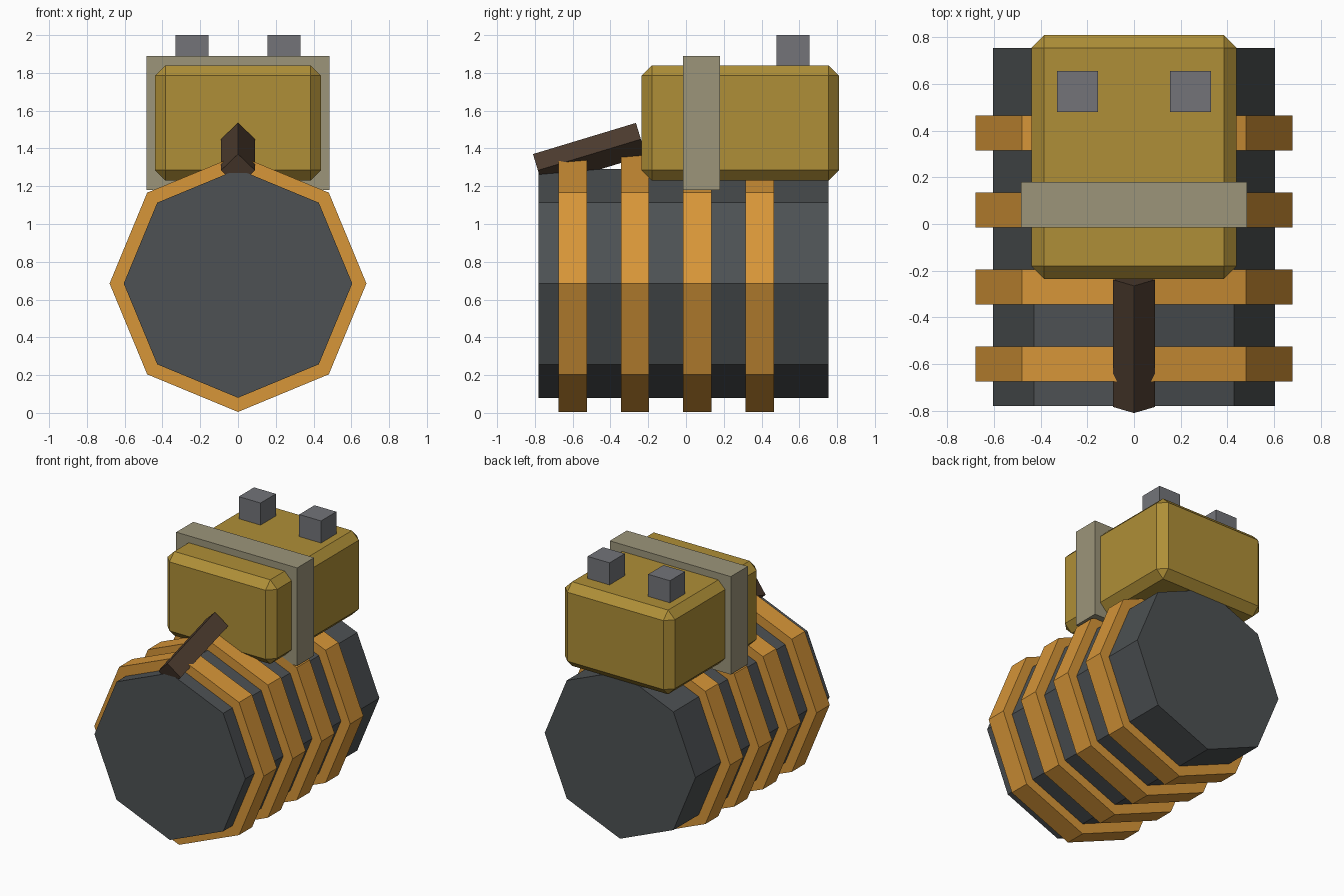
import bpy, bmesh, math
from mathutils import Matrix, Vector

if "Cube" in bpy.data.objects:
    bpy.data.objects.remove(bpy.data.objects["Cube"])


def material(name, rgb):
    # sRGB 0-255 to linear
    lin = [((c / 255 + 0.055) / 1.055) ** 2.4 for c in rgb]
    m = bpy.data.materials.new(name)
    m.diffuse_color = (*lin, 1)
    m.use_nodes = True
    m.node_tree.nodes["Principled BSDF"].inputs["Base Color"].default_value = m.diffuse_color
    return m


SLATE = material("dark slate", (77, 81, 83))
AMBER = material("amber", (215, 150, 56))
OLIVE = material("olive gold", (175, 143, 55))
TAUPE = material("taupe", (156, 149, 122))
GREY = material("grey", (115, 116, 121))
BROWN = material("dark brown", (76, 59, 46))


def finish(bm, name, mat):
    bmesh.ops.recalc_face_normals(bm, faces=bm.faces)
    me = bpy.data.meshes.new(name)
    bm.to_mesh(me)
    bm.free()
    me.materials.append(mat)
    ob = bpy.data.objects.new(name, me)
    bpy.context.collection.objects.link(ob)
    return ob


def prism(name, sides, radius, start, end, mat):
    """Extruded polygon between two points in the x = 0 plane, one corner up."""
    a, b = Vector(start), Vector(end)
    d = (b - a).normalized()
    side = Vector((1, 0, 0))
    up = side.cross(d)
    bm = bmesh.new()
    rings = []
    for p in (a, b):
        angles = [2 * math.pi * i / sides for i in range(sides)]
        rings.append([bm.verts.new(p + radius * (math.sin(t) * side + math.cos(t) * up)) for t in angles])
    for r in rings:
        bm.faces.new(r)
    for i in range(sides):
        j = (i + 1) % sides
        bm.faces.new((rings[0][i], rings[0][j], rings[1][j], rings[1][i]))
    return finish(bm, name, mat)


def box(name, lo, hi, mat, bevel=0):
    lo, hi = Vector(lo), Vector(hi)
    bm = bmesh.new()
    bmesh.ops.create_cube(bm, size=1, matrix=Matrix.Translation((lo + hi) / 2) @ Matrix.Diagonal((*(hi - lo), 1)))
    if bevel:
        bmesh.ops.bevel(bm, geom=bm.edges[:], offset=bevel, segments=1, affect='EDGES')
    return finish(bm, name, mat)


# Octagonal drum lying along y, with four raised bands
CZ = 0.685
prism("drum", 8, 0.605, (0, -0.78, CZ), (0, 0.755, CZ), SLATE)
for i in range(4):
    y = -0.675 + 0.33 * i
    prism(f"drum_band_{i + 1}", 8, 0.68, (0, y, CZ), (0, y + 0.15, CZ), AMBER)

# Chamfered housing with a strap around it
box("housing", (-0.44, -0.235, 1.23), (0.44, 0.81, 1.84), OLIVE, 0.055)
box("housing_strap", (-0.485, -0.015, 1.18), (0.485, 0.18, 1.89), TAUPE)

# Pair of lugs on the housing
for name, s in (("left_lug", -1), ("right_lug", 1)):
    box(name, (s * 0.2425 - 0.0875, 0.48, 1.80), (s * 0.2425 + 0.0875, 0.655, 2.0), GREY)

# Sloping square bar in front of the housing
prism("front_bar", 4, 0.09, (0, -0.784, 1.284), (0, -0.239, 1.449), BROWN)
